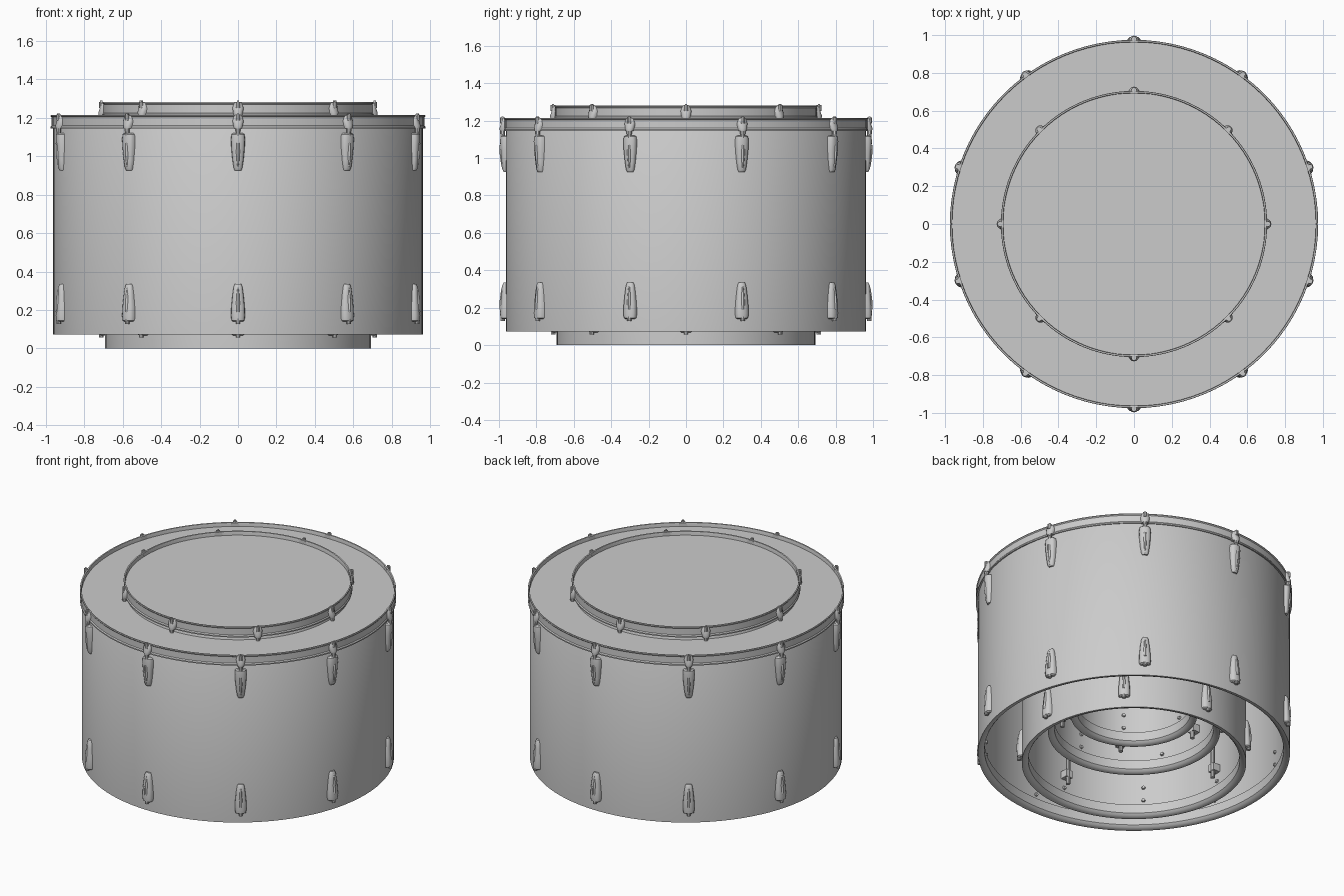
import bpy, bmesh, math
from mathutils import Matrix, Vector

if "Cube" in bpy.data.objects:
    bpy.data.objects.remove(bpy.data.objects["Cube"])

SEG = 96


def finish(bm, name):
    bmesh.ops.recalc_face_normals(bm, faces=bm.faces)
    me = bpy.data.meshes.new(name)
    bm.to_mesh(me)
    bm.free()
    ob = bpy.data.objects.new(name, me)
    bpy.context.collection.objects.link(ob)
    bpy.ops.object.select_all(action='DESELECT')
    ob.select_set(True)
    bpy.context.view_layer.objects.active = ob
    bpy.ops.object.shade_smooth_by_angle(angle=math.radians(35))
    return ob


def revolve(name, profile):
    # closed (radius, z) profile spun around z
    bm = bmesh.new()
    rings = [[bm.verts.new((r * math.cos(a), r * math.sin(a), z)) for r, z in profile]
             for a in (2 * math.pi * i / SEG for i in range(SEG))]
    n = len(profile)
    for i in range(SEG):
        a, b = rings[i], rings[(i + 1) % SEG]
        for j in range(n):
            k = (j + 1) % n
            bm.faces.new((a[j], b[j], b[k], a[k]))
    return finish(bm, name)


def loft(bm, sections, m, half=False):
    # sections (z, half width, inner x, outer x); x points out of the drum
    rings = []
    for z, w, x0, x1 in sections:
        if half:
            pts = [(x0, -w)] + [(x0 + (x1 - x0) * math.sin(t) ** 0.6, -w * math.cos(t))
                   for t in (math.pi * i / 8 for i in range(1, 8))] + [(x0, w)]
        else:
            c, h = (x0 + x1) / 2, (x1 - x0) / 2
            pts = [(c + h * math.cos(t), w * math.sin(t))
                   for t in (2 * math.pi * i / 10 for i in range(10))]
        rings.append([bm.verts.new(m @ Vector((x, y, z))) for x, y in pts])
    n = len(rings[0])
    for a, b in zip(rings, rings[1:]):
        for j in range(n):
            bm.faces.new((a[j], a[(j + 1) % n], b[(j + 1) % n], b[j]))
    bm.faces.new(rings[0])
    bm.faces.new(rings[-1])


def rod(bm, x, z0, z1, rad, m):
    loft(bm, [(z0, rad, x - rad, x + rad), (z1, rad, x - rad, x + rad)], m)


def box(bm, x, z, sx, sy, sz, m):
    bmesh.ops.create_cube(bm, size=1, matrix=m @ Matrix.Translation((x, 0, z))
                          @ Matrix.Diagonal((sx, sy, sz, 1)))


def lug(bm, R, z, s, m):
    # tapered casting: wide end at z, narrow end 0.2 away in direction s
    prof = [(0, .026, .022), (.006, .034, .030), (.03, .037, .032), (.08, .035, .029),
            (.14, .029, .024), (.18, .023, .020), (.195, .017, .012)]
    loft(bm, [(z + s * d, w, R - .003, R + dep) for d, w, dep in prof], m, True)
    # raised spine and side ribs
    loft(bm, [(z + s * d, w, R, R + x) for d, w, x in
              ((.05, .012, .035), (.1, .013, .034), (.16, .008, .026), (.185, .004, .018))], m, True)
    rod(bm, R + .019, z - s * .012, z + s * .02, .012, m)
    # fixing screw heads inside the shell
    for d in (.05, .14):
        bmesh.ops.create_cone(bm, cap_ends=True, segments=8, radius1=.013, radius2=.01, depth=.012,
                              matrix=m @ Matrix.Translation((R - .027, 0, z + s * d))
                              @ Matrix.Rotation(-math.pi / 2, 4, 'Y'))


def drum(label, R, z0, z1, count, first, rails):
    # open-bottomed shell with reinforcing rings and bevelled bearing edges
    t = .022
    revolve(label + "_shell", [
        (R, z0), (R, z1 - .05), (R - .008, z1 - .035), (R - .035, z1 - .04), (R - .04, z1 - .12),
        (R - t, z1 - .13), (R - t, z0 + .09), (R - .04, z0 + .08),
        (R - .04, z0 + .02), (R - .03, z0 + .008), (R - .012, z0)])
    # drumhead skin
    bm = bmesh.new()
    for z in (z1 - .032, z1 - .026):
        bmesh.ops.create_circle(bm, cap_ends=True, segments=SEG, radius=R + .003,
                                matrix=Matrix.Translation((0, 0, z)))
    finish(bm, label + "_head")
    # flanged metal hoop
    revolve(label + "_hoop", [
        (R + .001, z1 - .066), (R + .013, z1 - .07), (R + .013, z1 - .062), (R + .008, z1 - .055),
        (R + .008, z1 - .012), (R + .013, z1 - .006), (R + .011, z1), (R + .003, z1 - .001),
        (R + .001, z1 - .008)])
    lugs, ears = bmesh.new(), bmesh.new()
    for i in range(count):
        m = Matrix.Rotation(math.radians(first) + 2 * math.pi * i / count, 4, 'Z')
        lug(lugs, R, z1 - .095, -1, m)
        lug(lugs, R, z0 + .068, 1, m)
        # hoop ear, tension rod and its square head
        loft(ears, [(z1 - .07, .022, R, R + .033), (z1 - .055, .026, R, R + .035),
                    (z1 - .03, .03, R, R + .026), (z1 - .008, .022, R, R + .022),
                    (z1 - .001, .018, R, R + .018)], m, True)
        rod(ears, R + .019, z1 - .12, z1 - .06, .008, m)
        rod(ears, R + .019, z1 - .085, z1 - .07, .014, m)
        rod(ears, R + .019, z1 - .03, z1 + .002, .013, m)
        box(ears, R + .019, z1 + .003, .012, .012, .01, m)
    finish(lugs, label + "_lugs")
    finish(ears, label + "_tension_rods")
    # internal support rails with clamps
    if rails:
        bm = bmesh.new()
        for i in range(rails):
            m = Matrix.Rotation(2 * math.pi * i / rails, 4, 'Z')
            rod(bm, R - .06, z0 + .13, z1 - .2, .014, m)
            for z in (z0 + .2, (z0 + z1) / 2, z1 - .27):
                box(bm, R - .045, z, .055, .05, .05, m)
        finish(bm, label + "_rails")


# nested set, largest outside
drum("outer_drum", .962, .072, 1.215, 10, 18, 0)
drum("second_drum", .692, 0, 1.281, 8, 0, 4)
drum("third_drum", .53, .22, 1.2, 6, 30, 6)
drum("inner_drum", .39, .34, 1.13, 6, 0, 0)
